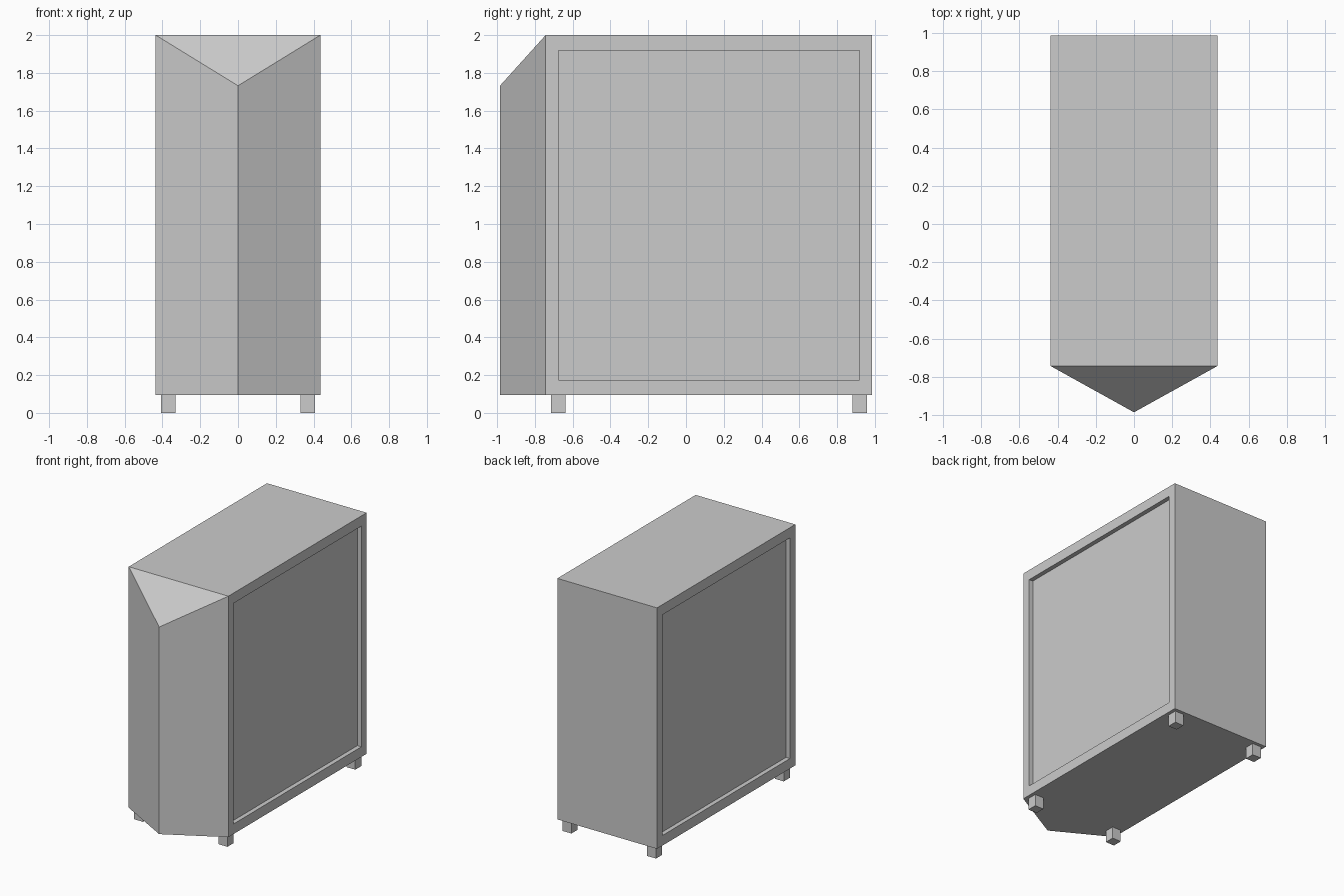
import bpy
import bmesh

if "Cube" in bpy.data.objects:
    bpy.data.objects.remove(bpy.data.objects["Cube"])

W, BACK, SHOULDER, NOSE = 0.436, 0.985, -0.743, -0.985
BASE, TOP, NOSE_TOP = 0.094, 2.0, 1.732


def add_object(name, bm):
    bmesh.ops.recalc_face_normals(bm, faces=bm.faces)
    mesh = bpy.data.meshes.new(name)
    bm.to_mesh(mesh)
    bm.free()
    obj = bpy.data.objects.new(name, mesh)
    bpy.context.collection.objects.link(obj)
    return obj


# Cabinet body: pointed footprint raised, with a sloping facet over the nose
bm = bmesh.new()
plan = [(0, NOSE), (W, SHOULDER), (W, BACK), (-W, BACK), (-W, SHOULDER)]
low = [bm.verts.new((x, y, BASE)) for x, y in plan]
high = [bm.verts.new((x, y, NOSE_TOP if i == 0 else TOP)) for i, (x, y) in enumerate(plan)]
bm.faces.new(low[::-1])
walls = [bm.faces.new((low[i], low[(i + 1) % 5], high[(i + 1) % 5], high[i])) for i in range(5)]
bm.faces.new((high[0], high[1], high[4]))
bm.faces.new(high[1:])
bm.normal_update()

# Recessed panels on both sides
for wall, side in ((walls[1], 1), (walls[3], -1)):
    bmesh.ops.inset_individual(bm, faces=[wall], thickness=0.07)
    for v in wall.verts:
        v.co.y = -0.676 if v.co.y < 0.1 else 0.919
        v.co.z = 0.174 if v.co.z < 1 else 1.919
    inner = bmesh.ops.extrude_face_region(bm, geom=[wall])["geom"]
    verts = [g for g in inner if isinstance(g, bmesh.types.BMVert)]
    bmesh.ops.translate(bm, verts=verts, vec=(-side * 0.035, 0, 0))
    if wall.is_valid:
        bmesh.ops.delete(bm, geom=[wall], context='FACES_ONLY')
add_object("cabinet_body", bm)

# Four square feet
for y, end in ((-0.677, "front"), (0.92, "back")):
    for x, side in ((-0.37, "left"), (0.37, "right")):
        bm = bmesh.new()
        bmesh.ops.create_cube(bm, size=1)
        for v in bm.verts:
            v.co = (x + v.co.x * 0.077, y + v.co.y * 0.077, (v.co.z + 0.5) * BASE)
        add_object(f"{end}_{side}_foot", bm)
